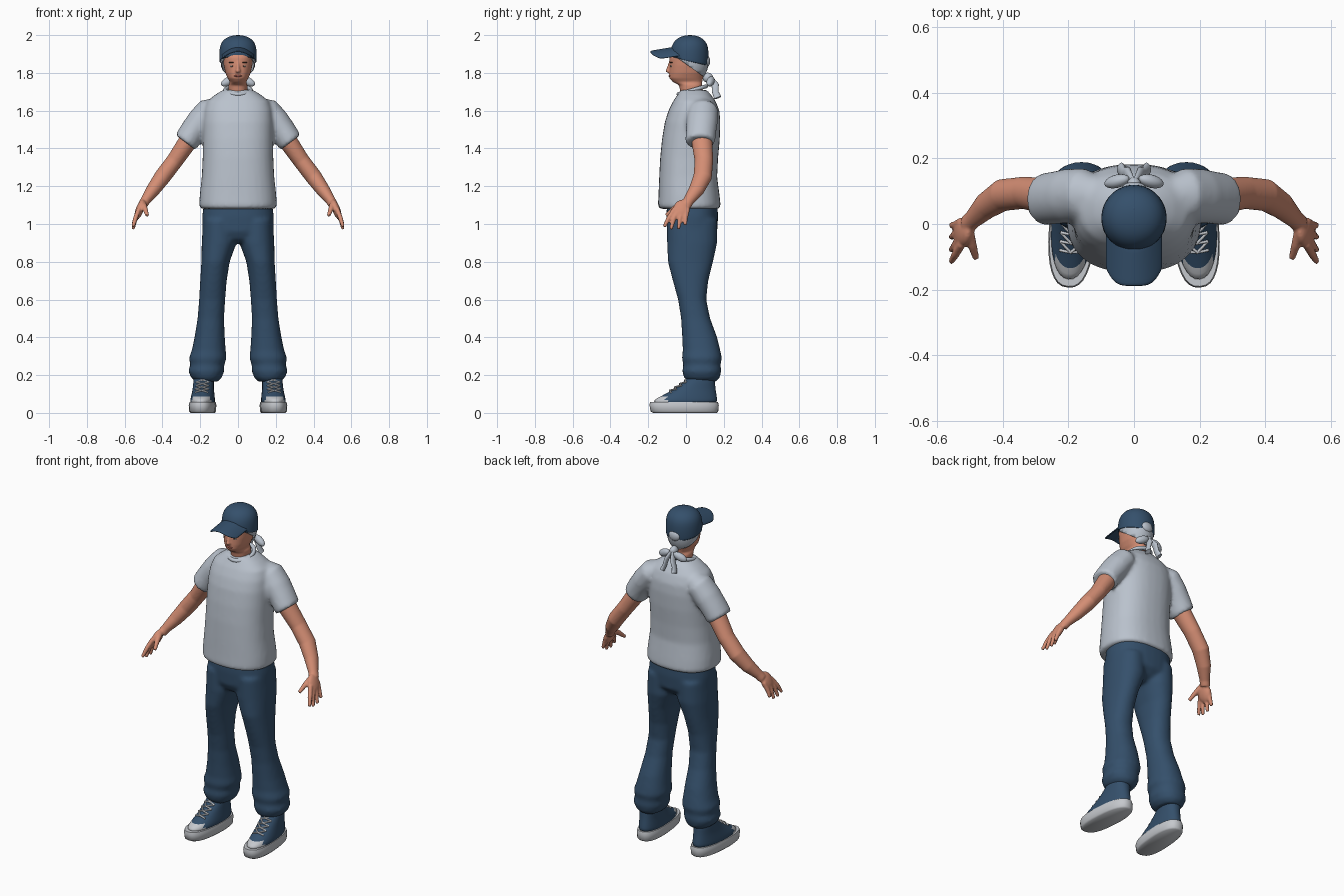
import bpy, bmesh, math
from mathutils import Vector, Matrix, Euler

if "Cube" in bpy.data.objects:
    bpy.data.objects.remove(bpy.data.objects["Cube"], do_unlink=True)

SIDES = 32
X, Y = Vector((1, 0, 0)), Vector((0, 1, 0))


def material(name, *rgb):
    mat = bpy.data.materials.new(name)
    mat.use_nodes = True
    mat.diffuse_color = (*rgb, 1)
    node = next(n for n in mat.node_tree.nodes if n.type == "BSDF_PRINCIPLED")
    node.inputs["Base Color"].default_value = (*rgb, 1)
    node.inputs["Roughness"].default_value = .8
    return mat


SKIN = material("skin", .66, .27, .175)
NAVY = material("navy cloth", .035, .08, .148)
GREY = material("pale grey cloth", .49, .54, .61)
RUBBER = material("off white rubber", .56, .58, .61)
LIP = material("lip", .45, .13, .1)
BROWN = material("dark brown", .06, .03, .02)
EYE = material("eye white", .6, .57, .54)


def oval(center, u, v, power):
    def bend(a):
        return math.copysign(abs(a) ** (2 / power), a)
    angles = [math.tau * i / SIDES for i in range(SIDES)]
    return [center + u * bend(math.cos(a)) + v * bend(math.sin(a)) for a in angles]


def skin(bm, rings):
    loops = [[bm.verts.new(p) for p in ring] for ring in rings]
    for a, b in zip(loops, loops[1:]):
        for i in range(SIDES):
            bm.faces.new((a[i - 1], a[i], b[i], b[i - 1]))
    bm.faces.new(loops[0])
    bm.faces.new(loops[-1])


def stack(bm, rows, power=2.2):
    """Level rings given as height, centre x, half width, front, back."""
    skin(bm, [oval(Vector((x, (y0 + y1) / 2, z)), X * rx, Y * (y1 - y0) / 2, power)
              for z, x, rx, y0, y1 in rows])


def tube(bm, rows, flat=1):
    """Round limb through x, y, z, radius; flat thins it across its width."""
    pts = [Vector(r[:3]) for r in rows]
    ref = Y if abs((pts[-1] - pts[0]).normalized().y) < .8 else X
    rings = []
    for i, p in enumerate(pts):
        t = (pts[min(i + 1, len(pts) - 1)] - pts[max(i - 1, 0)]).normalized()
        u = (ref - t * ref.dot(t)).normalized()
        rings.append(oval(p, u * rows[i][3], t.cross(u) * rows[i][3] * flat, 2))
    skin(bm, rings)


def ball(bm, loc, size, rot=(0, 0, 0)):
    matrix = Matrix.LocRotScale(Vector(loc), Euler(rot), Vector(size))
    bmesh.ops.create_uvsphere(bm, u_segments=24, v_segments=16, radius=1, matrix=matrix)


def cut_below(bm, point, normal):
    bmesh.ops.bisect_plane(bm, geom=bm.verts[:] + bm.edges[:] + bm.faces[:],
                           plane_co=point, plane_no=normal, clear_inner=True)


def finish(name, bm, *mats, mirror=False, voxel=0, relax=4, subsurf=0, thick=0, place=None):
    bmesh.ops.recalc_face_normals(bm, faces=bm.faces[:])
    mesh = bpy.data.meshes.new(name)
    bm.to_mesh(mesh)
    bm.free()
    if place:
        mesh.transform(place)
    for mat in mats:
        mesh.materials.append(mat)
    mesh.shade_smooth()
    mesh.set_sharp_from_angle(angle=math.radians(55))
    obj = bpy.data.objects.new(name, mesh)
    bpy.context.scene.collection.objects.link(obj)
    if mirror:
        obj.modifiers.new("mirror", "MIRROR").use_mirror_merge = False
    if thick:
        obj.modifiers.new("thickness", "SOLIDIFY").thickness = thick
    if subsurf:
        obj.modifiers.new("subdivision", "SUBSURF").levels = subsurf
    if voxel:
        fuse = obj.modifiers.new("fuse", "REMESH")
        fuse.mode, fuse.voxel_size, fuse.use_smooth_shade = "VOXEL", voxel, True
        soft = obj.modifiers.new("relax", "SMOOTH")
        soft.factor, soft.iterations = .5, relax
    return obj


# Shirt: body and sleeves fused into one cloth
bm = bmesh.new()
stack(bm, [(1.08, 0, .197, -.14, .176), (1.095, 0, .206, -.149, .184),
           (1.15, 0, .203, -.146, .178), (1.25, 0, .192, -.142, .165),
           (1.35, 0, .187, -.137, .17), (1.45, 0, .187, -.127, .179),
           (1.54, 0, .187, -.112, .182), (1.6, 0, .182, -.093, .177),
           (1.65, 0, .165, -.068, .157), (1.685, 0, .12, -.045, .132),
           (1.71, 0, .08, -.03, .11)], 2.4)
tube(bm, [(.1, .085, 1.63, .05), (.155, .09, 1.6, .08), (.2, .085, 1.545, .083),
          (.24, .08, 1.49, .08), (.272, .075, 1.44, .079), (.278, .075, 1.432, .075)], .86)
finish("shirt", bm, GREY, mirror=True, voxel=.011, relax=6)

# Ribbed collar
bpy.ops.mesh.primitive_torus_add(major_segments=40, minor_segments=10, major_radius=.068,
                                 minor_radius=.011, location=(0, .033, 1.708),
                                 rotation=(.28, 0, 0))
collar = bpy.context.object
collar.name, collar.scale = "collar", (1, 1.1, 1)
collar.data.materials.append(GREY)
collar.data.shade_smooth()

# Trousers: hips and two baggy legs
bm = bmesh.new()
stack(bm, [(1.12, 0, .18, -.1, .165), (1.04, 0, .189, -.104, .17),
           (.96, 0, .188, -.1, .165), (.92, 0, .13, -.08, .13), (.9, 0, .07, -.05, .1)], 2.4)
finish_rows = [(1.02, .1, .085, -.1, .165), (.9, .1, .092, -.1, .165),
               (.8, .119, .075, -.096, .143), (.7, .13, .07, -.07, .118),
               (.6, .137, .069, -.042, .107), (.5, .144, .07, -.026, .128),
               (.4, .15, .08, -.02, .165), (.33, .155, .09, -.017, .182),
               (.29, .16, .1, -.022, .19), (.255, .163, .09, -.014, .183),
               (.22, .168, .095, -.02, .187), (.185, .167, .08, -.01, .178),
               (.165, .165, .056, .01, .16)]
stack(bm, finish_rows)
finish("trousers", bm, NAVY, mirror=True, voxel=.011)

# Arms with palm, fingers and thumb
bm = bmesh.new()
tube(bm, [(.17, .085, 1.58, .05), (.27, .085, 1.43, .055), (.335, .095, 1.335, .049),
          (.4, .088, 1.25, .049), (.45, .055, 1.18, .041), (.49, .015, 1.125, .029),
          (.505, 0, 1.1, .029)], .9)
ball(bm, (.521, -.025, 1.075), (.021, .045, .058), (-.25, -.35, 0))
for knuckle, tip, drop in ((-.07, -.115, .985), (-.048, -.08, .972),
                           (-.024, -.04, .974), (-.002, -.004, .995)):
    tube(bm, [(.524, knuckle + .01, 1.08, .013), (.543, (knuckle + tip) / 2, 1.03, .0125),
              (.556, tip, drop, .009)])
tube(bm, [(.505, -.02, 1.11, .018), (.492, -.065, 1.08, .014), (.48, -.105, 1.045, .01)])
finish("arms", bm, SKIN, mirror=True, voxel=.0055, relax=3)

# Head, neck and nose
bm = bmesh.new()
stack(bm, [(1.62, 0, .05, 0, .1), (1.7, 0, .05, -.03, .09), (1.735, 0, .05, -.037, .086),
           (1.752, 0, .043, -.07, .086), (1.772, 0, .055, -.088, .09),
           (1.8, 0, .067, -.089, .1), (1.84, 0, .076, -.088, .108),
           (1.88, 0, .08, -.088, .11), (1.93, 0, .076, -.07, .1)])
ball(bm, (0, -.092, 1.811), (.014, .016, .011))
tube(bm, [(0, -.083, 1.86, .007), (0, -.092, 1.83, .008), (0, -.097, 1.812, .01)])
finish("head", bm, SKIN, voxel=.005, relax=3)

# Face details
for name, mat, loc, size in (
        ("eyes", EYE, (.03, -.074, 1.836), (.014, .008, .006)),
        ("irises", BROWN, (.03, -.079, 1.836), (.005, .005, .005)),
        ("eyebrows", BROWN, (.031, -.077, 1.855), (.018, .007, .003))):
    bm = bmesh.new()
    ball(bm, loc, size, (0, 0, .25))
    finish(name, bm, mat, mirror=True)
bm = bmesh.new()
ball(bm, (0, -.084, 1.784), (.021, .008, .006))
finish("lips", bm, LIP)

# Headscarf under the cap, tied behind with a bow
bm = bmesh.new()
ball(bm, (0, .02, 1.865), (.092, .1, .13))
cut_below(bm, (0, -.03, 1.868), (0, .1, .14))
finish("headscarf", bm, GREY, thick=.005)
bm = bmesh.new()
ball(bm, (0, .11, 1.862), (.036, .018, .03))
ball(bm, (0, .115, 1.775), (.022, .028, .026))
for s in (1, -1):
    ball(bm, (s * .052, .13, 1.755), (.042, .02, .022), (0, s * .45, s * -.25))
    tube(bm, [(s * .005, .13, 1.775, .012), (s * .02, .155, 1.735, .02),
              (s * .03, .155, 1.7, .017), (s * .04, .168, 1.668, .02)], .6)
finish("scarf_bow", bm, GREY)

# Cap: crown, curved brim and top button
bm = bmesh.new()
stack(bm, [(1.81, 0, .096, -.075, .115), (1.87, 0, .1, -.084, .12),
           (1.92, 0, .1, -.083, .12), (1.957, 0, .092, -.071, .112),
           (1.982, 0, .07, -.048, .09), (1.995, 0, .042, -.02, .062),
           (2, 0, .012, .01, .035)], 2)
cut_below(bm, (0, -.09, 1.886), (0, .05, .21))
finish("cap_crown", bm, NAVY, thick=.004, subsurf=1)
bm = bmesh.new()
bmesh.ops.create_grid(bm, x_segments=18, y_segments=6, size=1)
for v in bm.verts:
    u, t = v.co.x, (v.co.y + 1) / 2
    front, root = -.19 + .055 * u ** 4, -.07 + .07 * u * u
    v.co = (.088 * u, front + (root - front) * t, 1.917 + .02 * t - .04 * u * u)
finish("cap_brim", bm, NAVY, thick=.008, subsurf=1)
bm = bmesh.new()
ball(bm, (0, .045, 1.992), (.01, .01, .006))
finish("cap_button", bm, NAVY)

# Shoes: rubber sole, cloth upper with rubber toe, crossed laces
turn = Matrix.Translation((.187, 0, 0)) @ Matrix.Rotation(.07, 4, "Z")
bm = bmesh.new()
stack(bm, [(0, 0, .062, -.175, .163), (.008, 0, .069, -.188, .171),
           (.042, 0, .071, -.194, .174), (.058, 0, .067, -.19, .17)], 2.5)
finish("shoe_soles", bm, RUBBER, mirror=True, place=turn)
bm = bmesh.new()
stack(bm, [(.04, 0, .066, -.182, .166), (.07, 0, .064, -.17, .166),
           (.086, 0, .062, -.138, .164), (.11, 0, .058, -.092, .16),
           (.135, 0, .055, -.053, .156), (.17, 0, .054, -.001, .154),
           (.21, 0, .052, .02, .15)])
for face in bm.faces:
    face.material_index = int(face.calc_center_median().y < -.115)
finish("shoe_uppers", bm, NAVY, RUBBER, mirror=True, subsurf=1, place=turn)
bm = bmesh.new()
for i in range(4):
    y, z = -.096 + .027 * i, .108 + .018 * i
    for s in (1, -1):
        tube(bm, [(s * .034, y + .014, z, .0045), (0, y + .009, z + .011, .0045),
                  (-s * .034, y + .041, z + .018, .0045)])
finish("shoe_laces", bm, RUBBER, mirror=True, place=turn)
